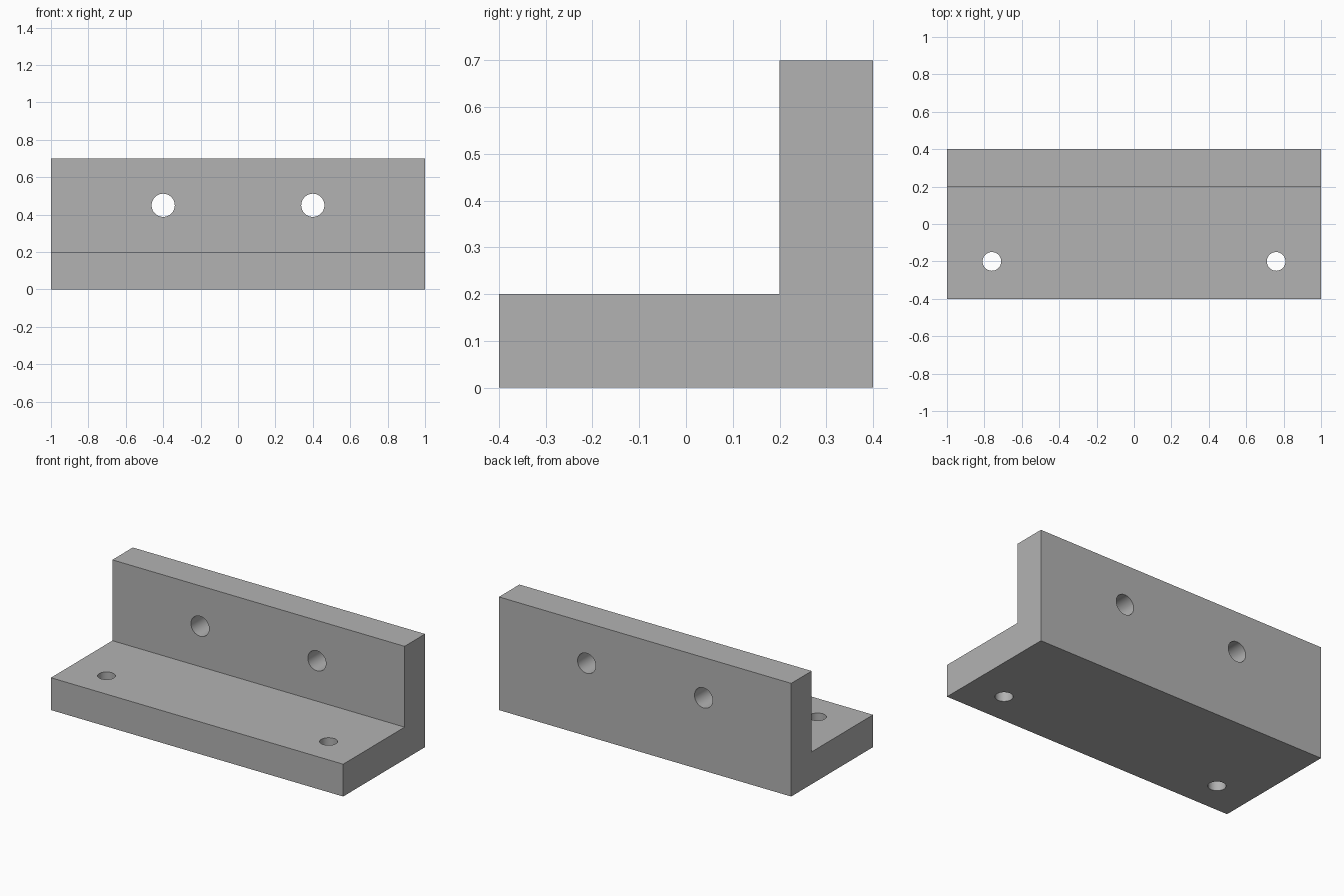
import bpy
import bmesh
from math import radians

default_cube = bpy.data.objects.get("Cube")
if default_cube:
    bpy.data.objects.remove(default_cube, do_unlink=True)

LENGTH, DEPTH, HEIGHT, THICK = 2.0, 0.8, 0.7, 0.2

# Plain grey metal
grey = bpy.data.materials.new("grey_metal")
grey.use_nodes = True
colour = (0.45, 0.45, 0.45, 1)
grey.diffuse_color = colour
grey.node_tree.nodes["Principled BSDF"].inputs["Base Color"].default_value = colour

# L-shaped bracket: side profile extruded along its length
back, inner = DEPTH / 2, DEPTH / 2 - THICK
profile = [(-back, 0), (back, 0), (back, HEIGHT),
           (inner, HEIGHT), (inner, THICK), (-back, THICK)]
bm = bmesh.new()
end = bm.faces.new([bm.verts.new((-LENGTH / 2, y, z)) for y, z in profile])
extruded = bmesh.ops.extrude_face_region(bm, geom=[end])["geom"]
bmesh.ops.translate(bm, vec=(LENGTH, 0, 0),
                    verts=[v for v in extruded if isinstance(v, bmesh.types.BMVert)])
bmesh.ops.recalc_face_normals(bm, faces=bm.faces)
mesh = bpy.data.meshes.new("angle_bracket")
bm.to_mesh(mesh)
bm.free()
mesh.materials.append(grey)
bracket = bpy.data.objects.new("angle_bracket", mesh)
bpy.context.collection.objects.link(bracket)


def drill(name, location, radius, tilt=0):
    """Cut a round through-hole in the bracket."""
    bpy.ops.mesh.primitive_cylinder_add(vertices=48, radius=radius, depth=THICK * 2,
                                        location=location, rotation=(tilt, 0, 0))
    cutter = bpy.context.object
    cutter.name = name
    cutter.hide_render = True
    cutter.data.materials.append(grey)
    cut = bracket.modifiers.new(name, "BOOLEAN")
    cut.operation = "DIFFERENCE"
    cut.solver = "EXACT"
    cut.object = cutter
    bpy.context.view_layer.objects.active = bracket
    bpy.ops.object.modifier_apply(modifier=name)
    bpy.data.objects.remove(cutter, do_unlink=True)


# Mirrored pairs of holes in the base and the upright
for label, side in (("left", 1), ("right", -1)):
    drill(label + "_base_hole", (side * 0.76, -0.2, THICK / 2), 0.05)
    drill(label + "_upright_hole", (side * 0.4, back - THICK / 2, 0.45), 0.062, radians(90))

# Smooth hole walls, crisp edges
bpy.ops.object.select_all(action="DESELECT")
bracket.select_set(True)
bpy.context.view_layer.objects.active = bracket
bpy.ops.object.shade_smooth_by_angle(angle=radians(30))
